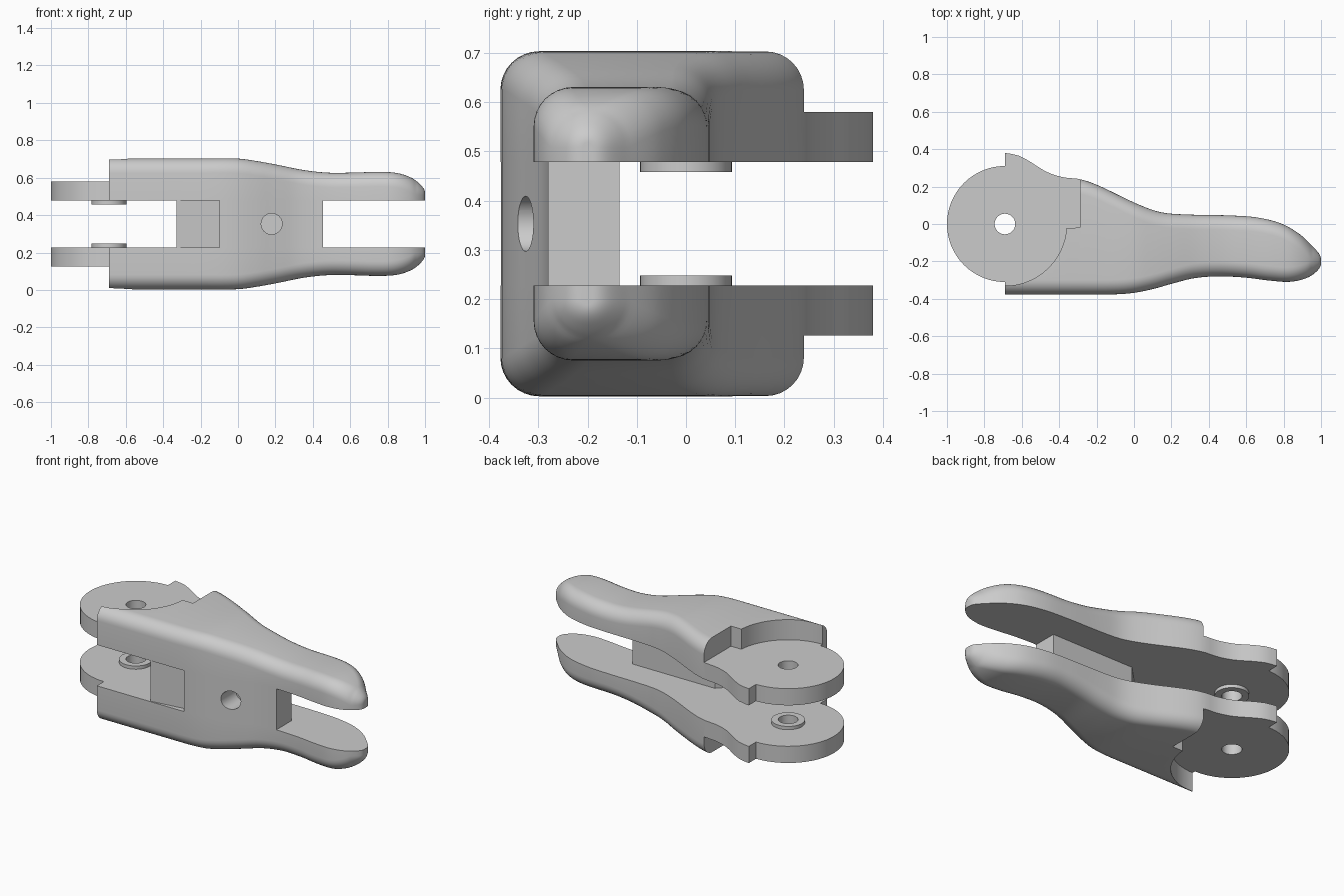
import bpy, bmesh, math
from mathutils import Vector

if "Cube" in bpy.data.objects:
    bpy.data.objects.remove(bpy.data.objects["Cube"], do_unlink=True)

MID = 0.353          # height of the symmetry plane
INNER, OUTER = 0.125, 0.35
PLATE = 0.227        # outer face of the pivot plate
PX = -0.69           # pivot position

grey = bpy.data.materials.new("light_grey")
grey.use_nodes = True
grey.diffuse_color = (0.6, 0.6, 0.6, 1)
grey.node_tree.nodes["Principled BSDF"].inputs["Base Color"].default_value = (0.6, 0.6, 0.6, 1)


def finish(name, bm):
    bmesh.ops.recalc_face_normals(bm, faces=bm.faces)
    mesh = bpy.data.meshes.new(name)
    bm.to_mesh(mesh)
    bm.free()
    mesh.materials.append(grey)
    ob = bpy.data.objects.new(name, mesh)
    ob.location.z = MID
    bpy.context.collection.objects.link(ob)
    return ob


def prism(name, outline, z0, z1):
    bm = bmesh.new()
    face = bm.faces.new([bm.verts.new((x, y, z0)) for x, y in outline])
    new = bmesh.ops.extrude_face_region(bm, geom=[face])["geom"]
    bmesh.ops.translate(bm, vec=(0, 0, z1 - z0),
                        verts=[v for v in new if isinstance(v, bmesh.types.BMVert)])
    return finish(name, bm)


def arc(r, a0, a1, n):
    angles = [math.radians(a0 + (a1 - a0) * i / n) for i in range(n + 1)]
    return [(PX + r * math.cos(a), r * math.sin(a)) for a in angles]


def disc(name, r, z0, z1):
    return prism(name, arc(r, 0, 360, 64)[:-1], z0, z1)


def activate(ob):
    bpy.ops.object.select_all(action="DESELECT")
    ob.select_set(True)
    bpy.context.view_layer.objects.active = ob


def combine(ob, other, operation):
    mod = ob.modifiers.new("combine", "BOOLEAN")
    mod.operation, mod.object, mod.solver = operation, other, "EXACT"
    activate(ob)
    bpy.ops.object.modifier_apply(modifier=mod.name)
    bpy.data.objects.remove(other, do_unlink=True)


def smooth(ob):
    activate(ob)
    bpy.ops.object.shade_smooth_by_angle(angle=math.radians(32))


def to_t(x):
    return math.sqrt(max(0, (1 - x) / (1 - PX)))


def curve(points):
    """Smooth function through (x, value) points, rounded at the nose."""
    p = sorted((to_t(x), v) for x, v in points)

    def slope(i):
        a, b = p[max(i - 1, 0)], p[min(i + 1, len(p) - 1)]
        return (b[1] - a[1]) / (b[0] - a[0])

    def value(x):
        t = to_t(x)
        i = 0
        while i < len(p) - 2 and t > p[i + 1][0]:
            i += 1
        d = p[i + 1][0] - p[i][0]
        s = min(1, max(0, (t - p[i][0]) / d))
        return ((2*s**3 - 3*s*s + 1) * p[i][1] + (s**3 - 2*s*s + s) * d * slope(i)
                + (3*s*s - 2*s**3) * p[i + 1][1] + (s**3 - s*s) * d * slope(i + 1))
    return value


# Side, rear and outer-height outlines of one arm
front_y = curve([(-0.69, -0.377), (-0.3, -0.377), (-0.1, -0.376), (0, -0.368), (0.1, -0.348),
                 (0.2, -0.32), (0.32, -0.29), (0.45, -0.28), (0.6, -0.287), (0.72, -0.302),
                 (0.83, -0.309), (0.92, -0.29), (0.98, -0.25), (1, -0.21)])
back_y = curve([(-0.69, 0.38), (-0.62, 0.367), (-0.55, 0.33), (-0.47, 0.28), (-0.38, 0.25),
                (-0.29, 0.24), (-0.2, 0.21), (0, 0.115), (0.13, 0.066), (0.25, 0.052),
                (0.5, 0.046), (0.65, 0.036), (0.78, 0.005), (0.88, -0.05), (0.96, -0.125), (1, -0.19)])
height = curve([(-0.69, 0.35), (-0.2, 0.35), (0, 0.349), (0.1, 0.336), (0.2, 0.318), (0.35, 0.288),
                (0.48, 0.274), (0.6, 0.274), (0.75, 0.278), (0.85, 0.272), (0.93, 0.245),
                (0.98, 0.205), (1, 0.165)])

# Arm: rounded cross-sections lofted along its length
N, C = 90, 8
bm = bmesh.new()
rings = []
for i in range(N + 1):
    x = 1 - (1 - PX) * (i / N) ** 2
    f, b, h = front_y(x), back_y(x), height(x)
    r = min(0.078, (b - f) * 0.49, (h - INNER) * 0.95)
    section = [(f, INNER)]
    for cy, a0 in ((f + r, 180), (b - r, 90)):
        for k in range(C + 1):
            a = math.radians(a0 - 90 * k / C)
            section.append((cy + r * math.cos(a), h - r + r * math.sin(a)))
    section.append((b, INNER))
    rings.append([bm.verts.new((x, y, z)) for y, z in section])
for r0, r1 in zip(rings, rings[1:]):
    for k in range(len(r0)):
        j = (k + 1) % len(r0)
        bm.faces.new((r0[k], r0[j], r1[j], r1[k]))
bm.faces.new(rings[0])
bm.faces.new(rings[-1])
arm = finish("lever_arms", bm)

# Recess above the pivot plate
recess = arc(0.33, -90, -3.5, 32) + [(-0.29, -0.02), (-0.29, 0.6), (-1.1, 0.6), (-1.1, -0.33)]
combine(arm, prism("recess_cutter", recess, PLATE, 0.5), "DIFFERENCE")

# Pivot disc, boss and pin hole
combine(arm, disc("pivot_disc", 0.31, INNER, PLATE), "UNION")
combine(arm, disc("boss", 0.093, 0.105, INNER + 0.01), "UNION")
combine(arm, disc("pin_cutter", 0.055, 0, 0.4), "DIFFERENCE")
mirror = arm.modifiers.new("mirror", "MIRROR")
mirror.use_axis = (False, False, True)
mirror.use_mirror_merge = False
activate(arm)
bpy.ops.object.modifier_apply(modifier=mirror.name)
smooth(arm)

# Web joining the arms
x0, x1, steps = -0.10, 0.455, 24
xs = [x0 + (x1 - x0) * i / steps for i in range(steps + 1)]
outline = [(x, front_y(x)) for x in xs] + [(x1, -0.135), (x0, -0.135)]
web = prism("connecting_web", outline, -INNER, INNER)

# Blind screw hole in the front of the web
bm = bmesh.new()
bmesh.ops.create_cone(bm, cap_ends=True, segments=48, radius1=0.056, radius2=0.056, depth=0.3)
for v in bm.verts:
    v.co = Vector((v.co.x + 0.18, v.co.z - 0.35, v.co.y))
combine(web, finish("screw_cutter", bm), "DIFFERENCE")
smooth(web)

# Sloped wedge beside the web
prism("web_wedge", [(-0.33, -0.372), (x0, -0.34), (x0, -0.135)], -INNER, INNER)
